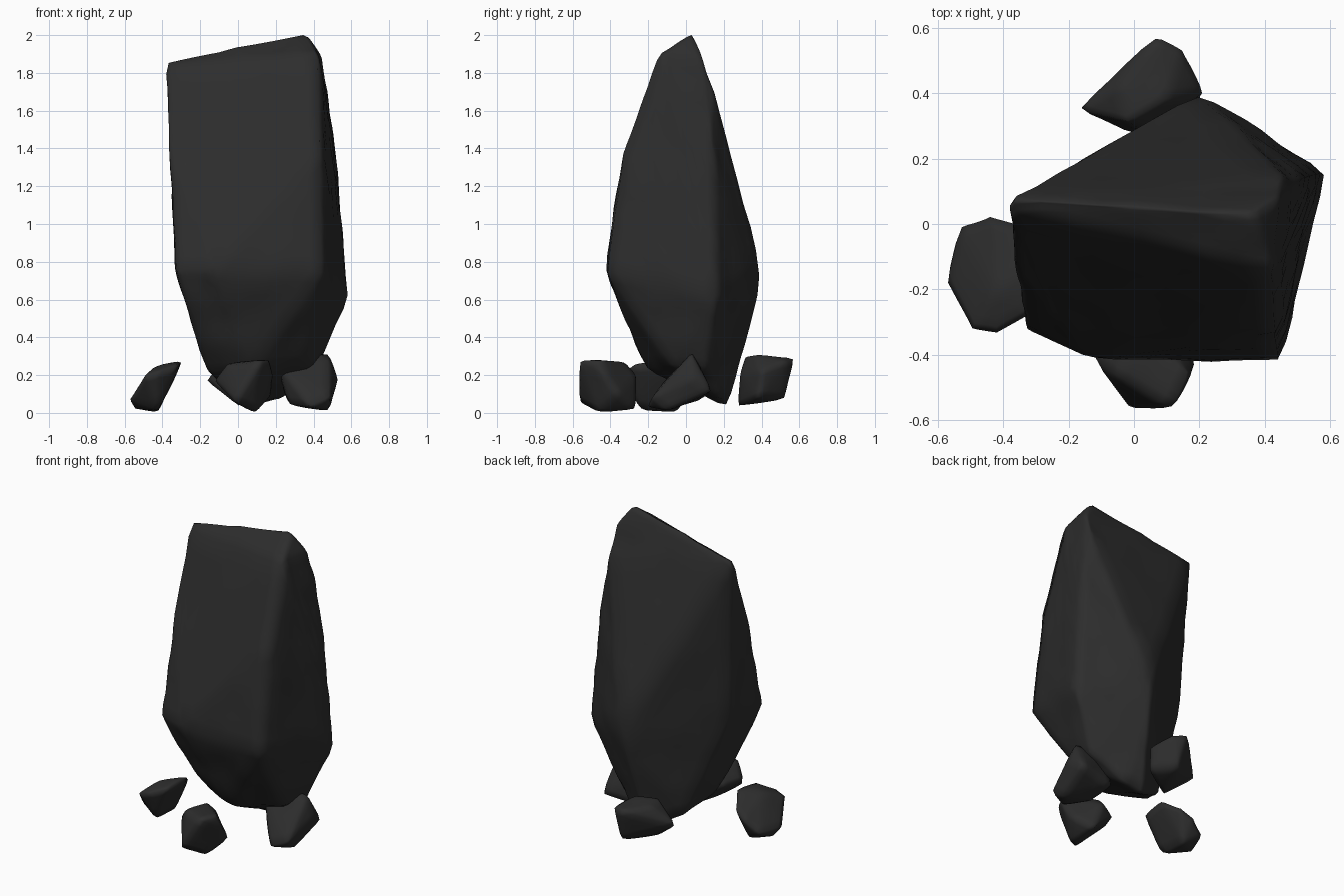
import bpy
import bmesh
from mathutils import noise

default_cube = bpy.data.objects.get("Cube")
if default_cube:
    bpy.data.objects.remove(default_cube, do_unlink=True)

# One dark stone colour for every rock
stone = bpy.data.materials.new("dark_stone")
stone.use_nodes = True
stone_colour = (0.026, 0.026, 0.026, 1)
stone.diffuse_color = stone_colour
shader = next(n for n in stone.node_tree.nodes if n.type == "BSDF_PRINCIPLED")
shader.inputs["Base Color"].default_value = stone_colour
shader.inputs["Roughness"].default_value = 0.9


def make_rock(name, corners, softness, cuts, roughness):
    """Wrap corners in a hull, soften its edges and give it a worn surface."""
    bm = bmesh.new()
    for corner in corners:
        bm.verts.new(corner)
    hull = bmesh.ops.convex_hull(bm, input=bm.verts)
    unused = [v for v in hull["geom_interior"] if isinstance(v, bmesh.types.BMVert)]
    bmesh.ops.delete(bm, geom=unused, context="VERTS")

    # Even subdivision, then light relaxing for soft worn edges
    bmesh.ops.subdivide_edges(bm, edges=bm.edges[:], cuts=cuts, use_grid_fill=True)
    for _ in range(2):
        bmesh.ops.smooth_vert(bm, verts=bm.verts[:], factor=softness,
                              use_axis_x=True, use_axis_y=True, use_axis_z=True)
    bm.normal_update()
    for vert in bm.verts:
        vert.co += vert.normal * noise.noise(vert.co * 7) * roughness
    bmesh.ops.recalc_face_normals(bm, faces=bm.faces[:])
    for face in bm.faces:
        face.smooth = True

    mesh = bpy.data.meshes.new(name)
    bm.to_mesh(mesh)
    bm.free()
    mesh.materials.append(stone)
    rock = bpy.data.objects.new(name, mesh)
    bpy.context.collection.objects.link(rock)


# Tall standing stone: sloping crest, five-sided waist, tapered foot
crest = [(-.38, .08, 1.86), (-.37, .04, 1.84), (.36, .03, 2.01), (.43, -.16, 1.9), (.44, .08, 1.88)]
shoulder = [(.45, .15, 1.7), (.44, -.34, 1.4), (-.36, -.14, 1.35),
            (.52, .14, 1.4), (.24, .25, 1.25)]
waist = [(.45, -.43, .75), (-.13, -.42, .76), (-.33, -.33, .75), (-.33, .02, .8),
         (.2, .41, .72), (.59, .16, .61), (-.27, -.25, .54)]
foot = [(-.17, -.08, .22), (-.08, .13, .13), (.12, .22, .03), (.21, .2, .06),
        (.43, .1, .25), (.39, -.08, .25), (.08, -.21, .23)]
make_rock("standing_stone", crest + shoulder + waist + foot, .28, 7, .01)

# Small stones scattered around the foot
front = [(-.13, -.41, .17), (-.06, -.46, .26), (.17, -.46, .28), (.19, -.43, .2),
         (.12, -.57, .28), (-.02, -.57, .05), (.09, -.48, 0), (.09, -.26, .01),
         (-.08, -.29, .16), (.02, -.26, .2), (.18, -.36, .1), (0, -.32, .27)]
right = [(-.58, -.18, .07), (-.5, -.33, .2), (-.42, -.34, .22), (-.31, -.28, .26),
         (-.29, -.1, .28), (-.36, .01, .2), (-.44, .03, .15), (-.53, 0, .08),
         (-.55, -.12, .02), (-.42, -.05, 0), (-.42, -.24, .01), (-.43, -.2, .25)]
left = [(.38, -.21, .03), (.48, -.1, .01), (.49, -.19, .08), (.48, .03, .32), (.2, -.02, .27),
        (.28, .05, .3), (.53, .04, .18), (.51, .14, .11), (.25, .1, .08), (.27, -.08, .04)]
back = [(-.18, .35, .17), (.07, .58, .29), (.1, .53, .07), (.15, .54, .28), (.22, .4, .22),
        (.21, .38, .08), (0, .27, .03), (.03, .28, .2), (-.02, .31, .3), (.1, .38, .31),
        (-.05, .42, .29)]
for side, corners in (("front", front), ("right", right), ("left", left), ("back", back)):
    make_rock(side + "_small_stone", corners, .28, 4, .006)
